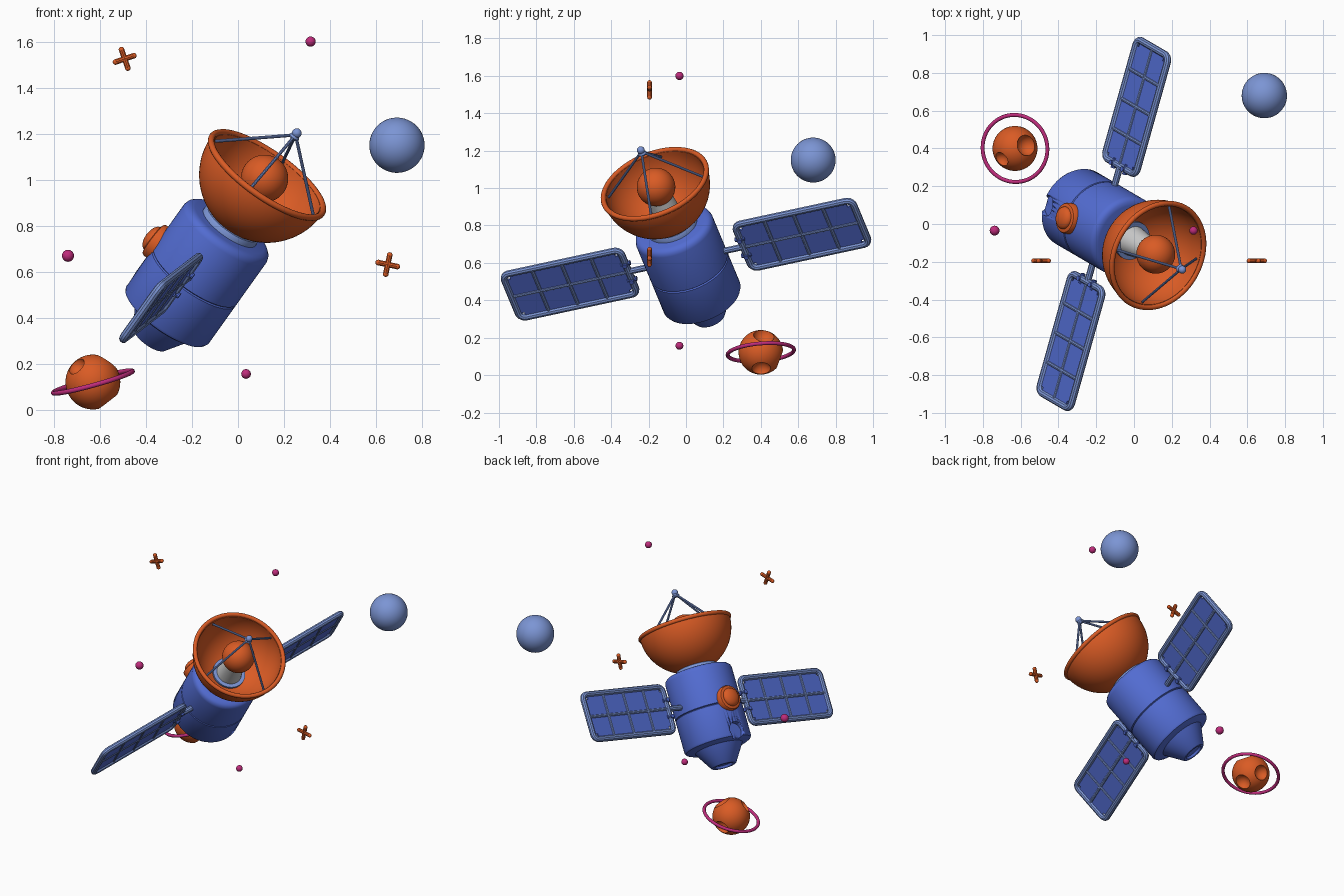
import bpy, bmesh
from math import sin, cos, pi, radians
from mathutils import Matrix, Vector

if "Cube" in bpy.data.objects:
    bpy.data.objects.remove(bpy.data.objects["Cube"])

def material(name, rgb):
    m = bpy.data.materials.new(name)
    m.diffuse_color = (*rgb, 1)
    m.use_nodes = True
    m.node_tree.nodes["Principled BSDF"].inputs["Base Color"].default_value = m.diffuse_color
    return m

ORANGE = material("orange", (0.70, 0.105, 0.018))
BLUE = material("blue", (0.085, 0.15, 0.64))
LIGHT = material("light_blue", (0.20, 0.30, 0.66))
PINK = material("pink", (0.52, 0.025, 0.20))
I = Matrix.Identity(4)
T = Matrix.Translation

# Satellite frame: local z = body axis, y = panel axis, x = panel normal
d = Vector((0.55, -0.32, 0.771)).normalized()
p = Vector((0.27, 0.94, 0.21))
p = (p - d * p.dot(d)).normalized()
q = p.cross(d)
SAT = Matrix((q, p, d)).transposed().to_4x4()
SAT.translation = (-0.16, 0, 0.62)

def finish(name, bm, mat, frame=I):
    bmesh.ops.remove_doubles(bm, verts=bm.verts, dist=1e-5)
    bmesh.ops.recalc_face_normals(bm, faces=bm.faces)
    me = bpy.data.meshes.new(name)
    bm.to_mesh(me)
    bm.free()
    ob = bpy.data.objects.new(name, me)
    bpy.context.collection.objects.link(ob)
    ob.matrix_world = frame
    if mat:
        me.materials.append(mat)
    smooth(ob)
    return ob

def activate(ob):
    bpy.ops.object.select_all(action='DESELECT')
    ob.select_set(True)
    bpy.context.view_layer.objects.active = ob

def smooth(ob):
    activate(ob)
    bpy.ops.object.shade_smooth_by_angle(angle=radians(35))

def lathe(name, profile, mat, frame=I, closed=False, n=64):
    bm = bmesh.new()
    rings = [[bm.verts.new((r * cos(2 * pi * k / n), r * sin(2 * pi * k / n), z))
              for k in range(n)] for r, z in profile]
    pairs = list(zip(rings, rings[1:])) + ([(rings[-1], rings[0])] if closed else [])
    for a, b in pairs:
        for k in range(n):
            j = (k + 1) % n
            bm.faces.new((a[k], a[j], b[j], b[k]))
    return finish(name, bm, mat, frame)

def torus(name, R, r, mat, frame):
    prof = [(R + r * cos(k * pi / 6), r * sin(k * pi / 6)) for k in range(12)]
    return lathe(name, prof, mat, frame, closed=True)

def ball(name, loc, r, mat, frame=I, seg=32):
    bm = bmesh.new()
    bmesh.ops.create_uvsphere(bm, u_segments=seg, v_segments=seg // 2, radius=r,
                              matrix=T(loc))
    return finish(name, bm, mat, frame)

def tube(name, pts, r, mat, frame=I, cyclic=False):
    cu = bpy.data.curves.new(name, 'CURVE')
    cu.dimensions = '3D'
    cu.bevel_depth, cu.bevel_resolution, cu.use_fill_caps = r, 3, True
    sp = cu.splines.new('POLY')
    sp.points.add(len(pts) - 1)
    for pt, co in zip(sp.points, pts):
        pt.co = (*co, 1)
    sp.use_cyclic_u = cyclic
    cu.materials.append(mat)
    ob = bpy.data.objects.new(name, cu)
    bpy.context.collection.objects.link(ob)
    ob.matrix_world = frame
    activate(ob)
    bpy.ops.object.convert(target='MESH')
    smooth(bpy.context.object)

def carve(ob, cutter):
    cutter.hide_render = True
    mod = ob.modifiers.new("carve", 'BOOLEAN')
    mod.operation, mod.object, mod.solver = 'DIFFERENCE', cutter, 'EXACT'
    activate(ob)
    bpy.ops.object.modifier_apply(modifier=mod.name)
    bpy.data.objects.remove(cutter)

# Body with seam groove, rounded shoulder and tapered tail
body = lathe("body", [
    (0, 0.225), (0.18, 0.225), (0.20, 0.22), (0.213, 0.208), (0.219, 0.19),
    (0.219, -0.045), (0.212, -0.05), (0.219, -0.055), (0.219, -0.262), (0.212, -0.275),
    (0.19, -0.285), (0.155, -0.29), (0.083, -0.405), (0.076, -0.41), (0.06, -0.41),
    (0.055, -0.395), (0, -0.395)], BLUE, SAT)

# Port recess and side hatch, both on the -x side of the body
out = Matrix.Rotation(-pi / 2, 4, 'Y')
carve(body, lathe("port_cutter", [(0, 0), (0.055, 0), (0.055, 0.15), (0, 0.15)], BLUE,
                  SAT @ T((-0.185, 0, -0.24)) @ out))
dome = [(0.06 * cos(a * pi / 16), 0.055 + 0.032 * sin(a * pi / 16)) for a in range(9)]
lathe("side_hatch", [(0, 0), (0.082, 0), (0.082, 0.042), (0.077, 0.051), (0.066, 0.055)] + dome,
      ORANGE, SAT @ T((-0.19, 0, -0.03)) @ out)

# Collar, dish, rim and feed
lathe("collar", [(0, 0.2), (0.138, 0.2), (0.138, 0.235), (0.13, 0.25), (0.105, 0.262),
                 (0.105, 0.282), (0, 0.282)], LIGHT, SAT)
arc = [k * pi / 2 / 20 for k in range(21)]
lathe("dish", [(0.295 * sin(a), 0.52 - 0.295 * cos(a)) for a in arc] +
      [(0.275 * sin(a), 0.52 - 0.275 * cos(a)) for a in reversed(arc)], ORANGE, SAT)
torus("dish_rim", 0.291, 0.014, ORANGE, SAT @ T((0, 0, 0.52)))
lathe("feed_cone", [(0, 0.25), (0.085, 0.25), (0.06, 0.45), (0, 0.45)], None, SAT)
ball("feed_ball", (0, 0, 0.50), 0.103, ORANGE, SAT, 48)
ball("antenna_tip", (0, 0, 0.755), 0.021, LIGHT, SAT)
lathe("antenna_hub", [(0, 0.725), (0.018, 0.725), (0.024, 0.735), (0.018, 0.745), (0, 0.745)],
      LIGHT, SAT, n=24)
for k in range(4):
    a = k * pi / 2
    tube("antenna_strut", [(0.268 * cos(a), 0.268 * sin(a), 0.50), (0, 0, 0.745)],
         0.007, LIGHT, SAT)

# Solar panels, mirrored along the panel axis
Y0, Y1, W, CR = 0.325, 0.99, 0.15, 0.035
for s in (1, -1):
    frame_pts = []
    for cy, cz, a0 in ((Y1 - CR, W - CR, 0), (Y0 + CR, W - CR, 90),
                       (Y0 + CR, CR - W, 180), (Y1 - CR, CR - W, 270)):
        for k in range(6):
            a = radians(a0 + 18 * k)
            frame_pts.append((0, s * (cy + CR * cos(a)), cz + CR * sin(a)))
    tube("panel_frame", frame_pts, 0.019, LIGHT, SAT, cyclic=True)
    bm = bmesh.new()
    bmesh.ops.create_cube(bm, size=1, matrix=T((0, s * (Y0 + Y1) / 2, 0)) @
                          Matrix.Diagonal((0.012, Y1 - Y0, 2 * W, 1)))
    bmesh.ops.bevel(bm, geom=[e for e in bm.edges
                              if abs(e.verts[0].co.x - e.verts[1].co.x) > 0.01],
                    offset=CR, segments=4, affect='EDGES')
    finish("panel_sheet", bm, BLUE, SAT)
    tube("panel_spine", [(0, s * Y0, 0), (0, s * Y1, 0)], 0.012, LIGHT, SAT)
    for k in (1, 2, 3):
        y = s * (Y0 + (Y1 - Y0) * k / 4)
        tube("panel_bar", [(0, y, -W), (0, y, W)], 0.012, LIGHT, SAT)
    # Arm and hinge clips
    tube("panel_arm", [(0, s * 0.2, 0), (0, s * Y0, 0)], 0.018, LIGHT, SAT)
    for z in (-0.055, 0.055):
        tube("panel_clip", [(0, s * 0.297, z), (0, s * 0.352, z)], 0.013, BLUE, SAT)
        tube("panel_clip_pin", [(-0.028, s * Y0, z), (0.028, s * Y0, z)], 0.013, BLUE, SAT)

# Plain planet
ball("blue_planet", (0.69, 0.68, 1.15), 0.12, LIGHT, seg=48)

# Ringed planet with craters
c = Vector((-0.63, 0.40, 0.122))
planet = ball("cratered_planet", c, 0.119, ORANGE, seg=64)
for x, y, z, r in ((0.55, 0.15, 0.82, 0.058), (-0.62, -0.5, 0.6, 0.042),
                   (0.6, 0.02, -0.78, 0.052), (0, 0.93, -0.35, 0.05)):
    n = Vector((x, y, z)).normalized()
    carve(planet, ball("crater_cutter", c + n * 0.122, r, ORANGE))
smooth(planet)
tilt = Vector((-0.265, -0.08, 0.96)).to_track_quat('Z', 'Y').to_matrix().to_4x4()
torus("planet_ring", 0.178, 0.0105, PINK, T(c) @ tilt)

# Small pink stars
for x, z, r in ((0.315, 1.60, 0.022), (-0.738, 0.67, 0.026), (0.035, 0.157, 0.021)):
    ball("round_star", (x, -0.035, z), r, PINK)

# Cross-shaped stars in the front plane
for x, z, ang in ((-0.492, 1.525, 19), (0.65, 0.632, -12)):
    for a in (ang, ang + 90):
        v = Vector((cos(radians(a)), 0, sin(radians(a)))) * (0.042)
        if x < 0 or x > 0:
            o = Vector((x, -0.195, z))
            tube("cross_star_arm", [o - v, o + v], 0.0125, ORANGE)
            for e in (o - v, o + v):
                ball("cross_star_end", e, 0.0125, ORANGE, seg=16)
